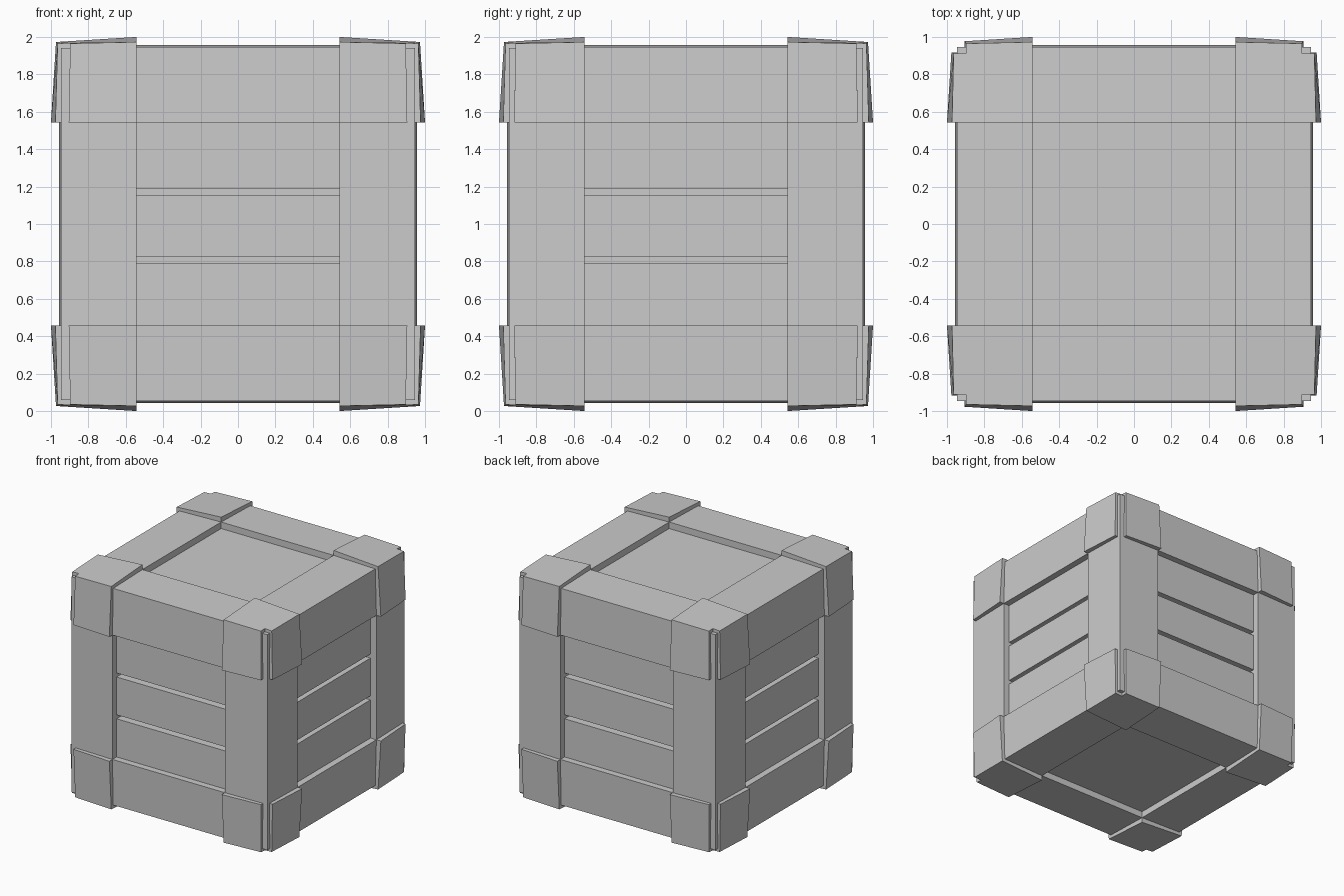
import bpy, bmesh
from itertools import product

if "Cube" in bpy.data.objects:
    bpy.data.objects.remove(bpy.data.objects["Cube"])

INNER = 0.543          # inner edge of beams and corner caps
C = 1.0                # height of the crate centre


def prism(name, bottom, top):
    """Solid between two matching loops, given relative to the crate centre."""
    bm = bmesh.new()
    a = [bm.verts.new((x, y, z + C)) for x, y, z in bottom]
    b = [bm.verts.new((x, y, z + C)) for x, y, z in top]
    n = len(a)
    bm.faces.new(a)
    bm.faces.new(b)
    for i in range(n):
        j = (i + 1) % n
        bm.faces.new((a[i], a[j], b[j], b[i]))
    bmesh.ops.recalc_face_normals(bm, faces=bm.faces)
    me = bpy.data.meshes.new(name)
    bm.to_mesh(me)
    bm.free()
    ob = bpy.data.objects.new(name, me)
    bpy.context.collection.objects.link(ob)
    return ob


def box(name, lo, hi):
    loop = [(lo[0], lo[1]), (hi[0], lo[1]), (hi[0], hi[1]), (lo[0], hi[1])]
    return prism(name, [(x, y, lo[2]) for x, y in loop],
                 [(x, y, hi[2]) for x, y in loop])


# Edge beams: slightly tapered square section along all twelve edges
section = [(INNER, INNER), (0.957, INNER), (0.946, 0.946), (INNER, 0.957)]
for axis, su, sv in product(range(3), (-1, 1), (-1, 1)):
    half = 0.94 if axis == 2 else 0.7

    def place(u, v, w):
        p = [0, 0, 0]
        p[axis], p[(axis + 1) % 3], p[(axis + 2) % 3] = w, u * su, v * sv
        return p

    prism("corner_post" if axis == 2 else "edge_beam",
          [place(u, v, -half) for u, v in section],
          [place(u, v, half) for u, v in section])


# Corner caps: tapered blocks with a notch down the vertical edge
def outer(a, b):
    s, t = (min((k - INNER) / (0.97 - INNER), 1) for k in (a, b))
    return 1 - 0.027 * max(s, t) - 0.01 * min(s, t)


def cap_loop(z, flare, sx, sy, sz):
    nx, ny = 0.905 - 0.008 * flare, 0.918 - 0.006 * flare
    zz = 0.97 if flare else INNER
    pts = [(INNER, INNER), (outer(INNER, zz), INNER), (outer(ny, zz), ny),
           (nx, ny), (nx, outer(nx, zz)), (INNER, outer(INNER, zz))]
    return [(x * sx, y * sy, sz * (outer(x, y) if flare else z)) for x, y in pts]


for sx, sy, sz in product((-1, 1), repeat=3):
    prism("corner_cap", cap_loop(INNER, 0, sx, sy, sz), cap_loop(0, 1, sx, sy, sz))

# Inner core seen at the bottom of the slat gaps
box("inner_core", (-0.83, -0.83, -0.83), (0.83, 0.83, 0.83))

# Recessed lid and floor panels
box("lid_panel", (-0.6, -0.6, 0.8), (0.6, 0.6, 0.9))
box("floor_panel", (-0.6, -0.6, -0.9), (0.6, 0.6, -0.8))

# Three recessed slats on each of the four sides
for z0, z1 in ((-0.6, -0.21), (-0.175, 0.155), (0.19, 0.6)):
    for s in (-1, 1):
        d0, d1 = sorted((0.8 * s, 0.9 * s))
        box("side_slat", (d0, -0.6, z0), (d1, 0.6, z1))
        box("front_back_slat", (-0.6, d0, z0), (0.6, d1, z1))
